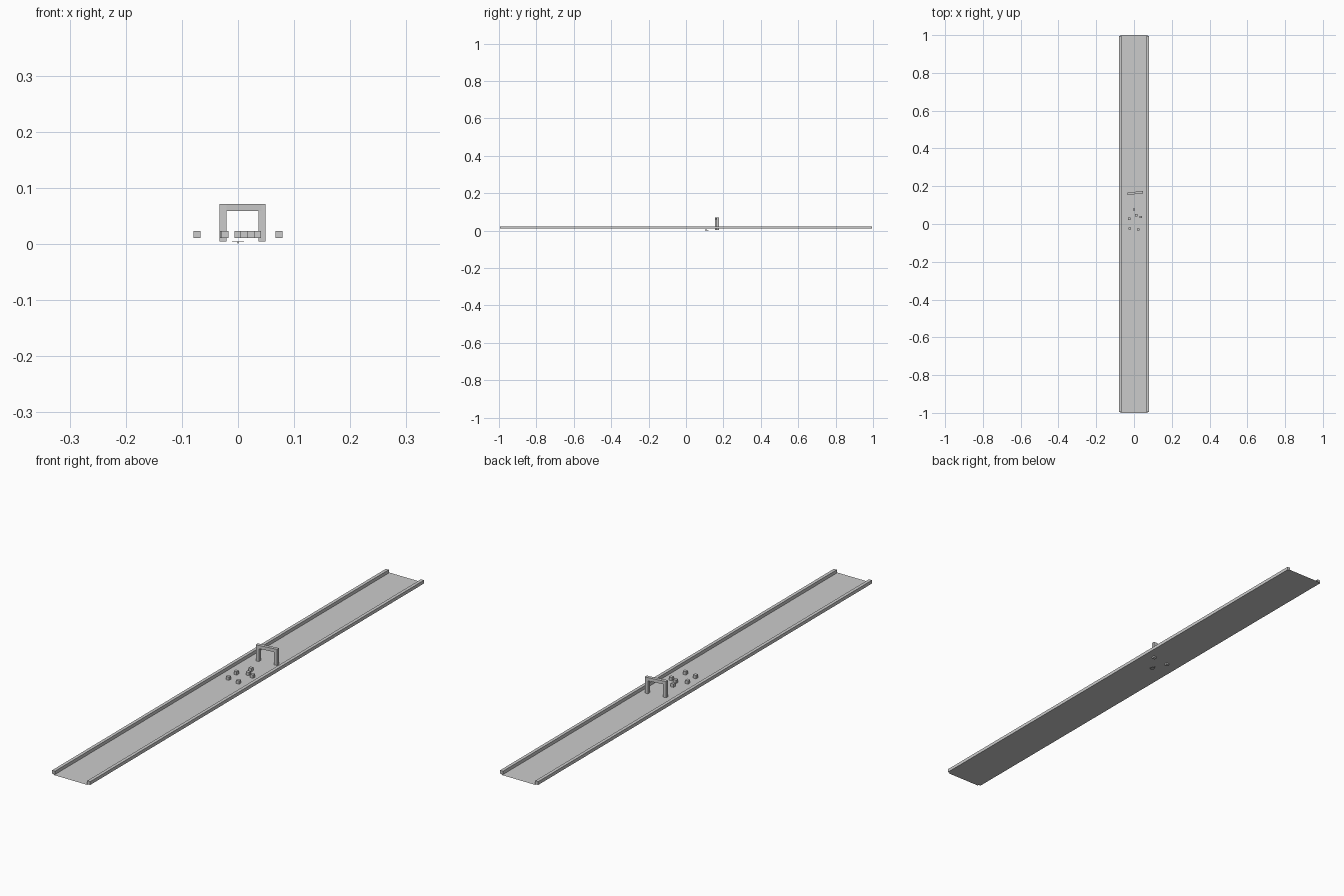
import bpy, bmesh, math

if "Cube" in bpy.data.objects:
    bpy.data.objects.remove(bpy.data.objects["Cube"])

S = 0.0125          # shared beam / block thickness
Z = 0.017           # centre height of rails and blocks


def mesh_object(name, bm):
    bmesh.ops.recalc_face_normals(bm, faces=bm.faces[:])
    me = bpy.data.meshes.new(name)
    bm.to_mesh(me)
    bm.free()
    ob = bpy.data.objects.new(name, me)
    bpy.context.collection.objects.link(ob)
    return ob


def box(name, centre, size, yaw=0.0):
    bm = bmesh.new()
    bmesh.ops.create_cube(bm, size=1.0)
    bmesh.ops.scale(bm, vec=size, verts=bm.verts)
    ob = mesh_object(name, bm)
    ob.location = centre
    ob.rotation_euler.z = yaw
    return ob


# Track floor: a single flat sheet
bm = bmesh.new()
bmesh.ops.create_grid(bm, x_segments=1, y_segments=1, size=1.0)
bmesh.ops.scale(bm, vec=(0.071, 1.0, 1.0), verts=bm.verts)
floor = mesh_object("track_floor", bm)
floor.location.z = 0.0105

# Side rails
for side, name in ((-1, "left_rail"), (1, "right_rail")):
    box(name, (side * 0.0735, 0, Z), (S, 1.99, S))

# Loose blocks on the track
blocks = [(0.0, 0.077), (0.011, 0.046), (0.035, 0.037),
          (-0.026, 0.027), (-0.023, -0.024), (0.023, -0.029)]
for i, (x, y) in enumerate(blocks):
    box(f"block_{i + 1}", (x, y, Z), (S, S, S))

# Gate: two posts and a slightly turned crossbar
left, right = (-0.027, 0.160), (0.0425, 0.169)
for name, (x, y) in (("left_gate_post", left), ("right_gate_post", right)):
    box(name, (x, y, 0.038), (S, S, 0.067))
yaw = math.atan2(right[1] - left[1], right[0] - left[0])
box("gate_crossbar", ((left[0] + right[0]) / 2, (left[1] + right[1]) / 2, 0.065),
    (0.067, S, S), yaw)

# Small dart under the floor: slim body with thin wings
bm = bmesh.new()
bmesh.ops.create_cone(bm, cap_ends=True, segments=4, radius1=0.003, radius2=0.0,
                      depth=0.027)
body = mesh_object("dart_body", bm)
body.rotation_euler.x = -math.pi / 2
body.scale.x = 0.6
body.location = (0, 0.1145, 0.003)

bm = bmesh.new()
pts = [(-0.0105, 0.102), (0.0105, 0.102), (0, 0.127)]
face = bm.faces.new([bm.verts.new((x, y, 0.003)) for x, y in pts])
ext = bmesh.ops.extrude_face_region(bm, geom=[face])
bmesh.ops.translate(bm, vec=(0, 0, 0.001),
                    verts=[v for v in ext["geom"] if isinstance(v, bmesh.types.BMVert)])
mesh_object("dart_wings", bm)
